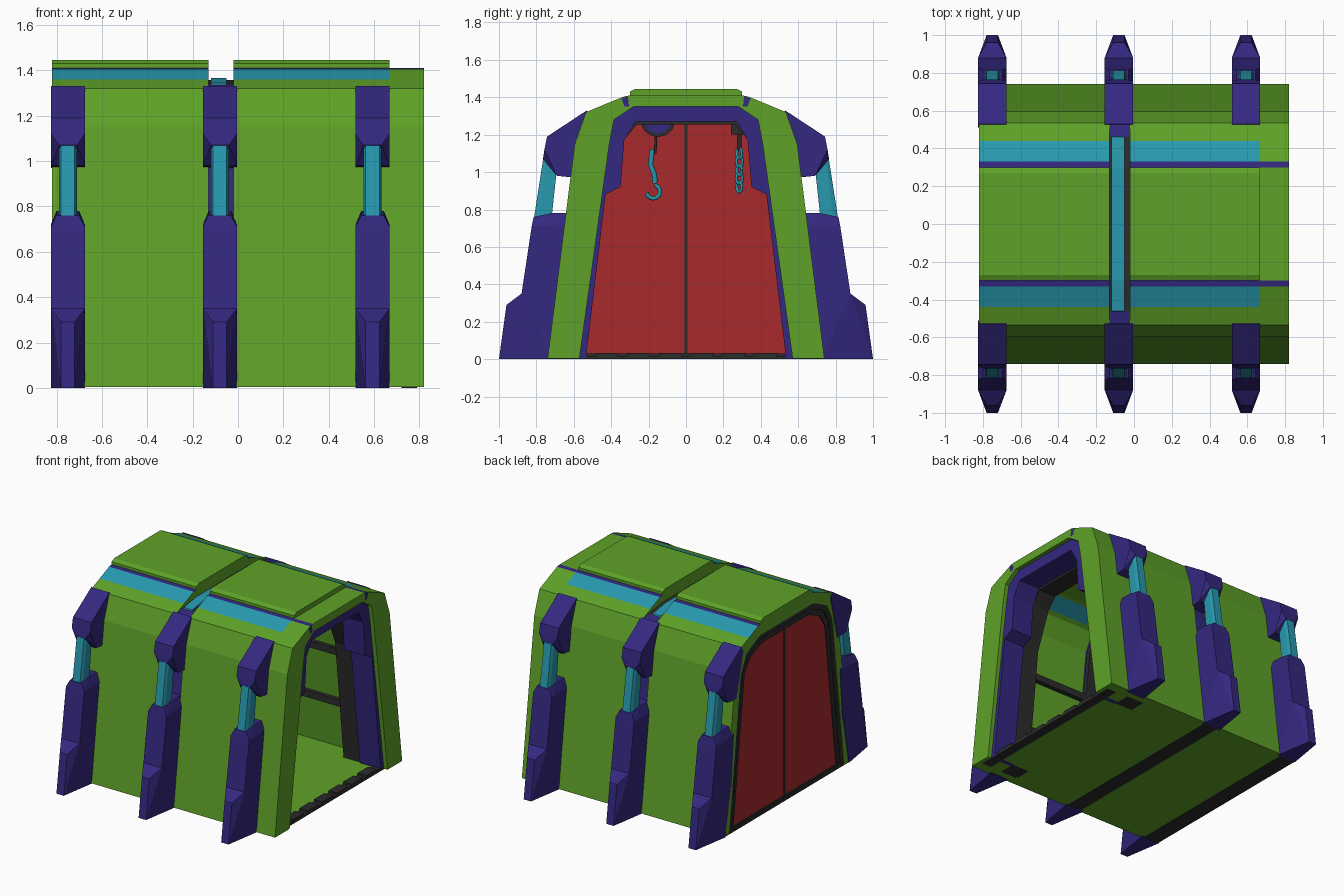
import bpy, bmesh, math
from mathutils import Vector

cube = bpy.data.objects.get("Cube")
if cube:
    bpy.data.objects.remove(cube, do_unlink=True)


def material(name, rgb):
    m = bpy.data.materials.new(name)
    m.use_nodes = True
    m.diffuse_color = (*rgb, 1)
    m.node_tree.nodes["Principled BSDF"].inputs["Base Color"].default_value = (*rgb, 1)
    return m


GREEN = material("leaf green", (0.113, 0.36, 0.021))
PURPLE = material("deep purple", (0.034, 0.021, 0.215))
CYAN = material("teal blue", (0.021, 0.318, 0.43))
RED = material("door red", (0.39, 0.023, 0.026))
DARK = material("dark rubber", (0.025, 0.025, 0.025))


def finish(name, bm, mats):
    bmesh.ops.recalc_face_normals(bm, faces=bm.faces[:])
    me = bpy.data.meshes.new(name)
    bm.to_mesh(me)
    bm.free()
    for m in mats:
        me.materials.append(m)
    ob = bpy.data.objects.new(name, me)
    bpy.context.collection.objects.link(ob)
    return ob


def prism(name, pts, x0, x1, mat):
    """Extrude a y-z outline along x."""
    bm = bmesh.new()
    face = bm.faces.new([bm.verts.new((x0, y, z)) for y, z in pts])
    out = bmesh.ops.extrude_face_region(bm, geom=[face])
    verts = [v for v in out["geom"] if isinstance(v, bmesh.types.BMVert)]
    bmesh.ops.translate(bm, verts=verts, vec=(x1 - x0, 0, 0))
    return finish(name, bm, [mat])


def mirrored(half):
    return half + [(-y, z) for y, z in reversed(half)]


def arch(name, outer, inner, x0, x1, mat):
    return prism(name, mirrored(outer) + mirrored(inner)[::-1], x0, x1, mat)


def box(name, x0, x1, y0, y1, z0, z1, mat):
    return prism(name, [(y0, z0), (y1, z0), (y1, z1), (y0, z1)], x0, x1, mat)


def hull(name, cx, side, groups, mat):
    """Convex block from half-widths and their y-z points."""
    bm = bmesh.new()
    for w, pts in groups:
        for y, z in pts:
            for sx in (-1, 1):
                bm.verts.new((cx + sx * w, side * y, z))
    out = bmesh.ops.convex_hull(bm, input=bm.verts[:])
    junk = [g for g in out["geom_interior"] if isinstance(g, bmesh.types.BMVert)]
    bmesh.ops.delete(bm, geom=junk, context="VERTS")
    bmesh.ops.dissolve_limit(bm, angle_limit=0.02, verts=bm.verts[:], edges=bm.edges[:])
    return finish(name, bm, [mat])


def tube(name, pts, radius, mat):
    cu = bpy.data.curves.new(name, "CURVE")
    cu.dimensions = "3D"
    cu.bevel_depth = radius
    cu.bevel_resolution = 2
    cu.use_fill_caps = True
    sp = cu.splines.new("POLY")
    sp.points.add(len(pts) - 1)
    for p, co in zip(sp.points, pts):
        p.co = (*co, 1)
    cu.materials.append(mat)
    ob = bpy.data.objects.new(name, cu)
    bpy.context.collection.objects.link(ob)


# Profiles, one half each from the ground to the crown
LOW = .004
OUTER = [(.74, LOW), (.595, 1.15), (.535, 1.32), (.44, 1.36), (.33, 1.405), (.30, 1.41)]
INNER = [(.67, LOW), (.535, 1.12), (.47, 1.25), (.44, 1.268), (.33, 1.322), (.30, 1.33)]
MOUTH = [(.57, LOW), (.41, 1.15), (.385, 1.28), (.28, 1.35)]
DOOR = [(.60, .02), (.47, 1.1), (.40, 1.2), (.27, 1.255)]

# Outer shell with window stripes showing on both sides
shells = [("shell_right", -.82, -.13, INNER, True),
          ("shell_left", -.02, .667, INNER, True),
          ("entrance_surround", .667, .82, MOUTH, False)]
for name, x0, x1, inner, striped in shells:
    ob = arch(name, OUTER, inner, x0, x1, GREEN)
    ob.data.materials.append(CYAN)
    ob.data.materials.append(PURPLE)
    for p in ob.data.polygons:
        y, z = abs(p.center.y), p.center.z
        if abs(p.normal.z) > .5 and z > 1.28:
            if .30 < y < .33 and p.normal.z > 0:
                p.material_index = 2
            elif striped and .33 < y < .44:
                p.material_index = 1

# Raised roof panels
ROOF = [(.30, 1.40), (.30, 1.43), (.27, 1.445)]
for name, x0, x1 in (("roof_panel_right", -.82, -.13), ("roof_panel_left", -.02, .667)):
    prism(name, mirrored(ROOF), x0, x1, GREEN)

# Recessed centre arch with its roof bar
arch("centre_arch", [(.71, LOW), (.57, 1.14), (.53, 1.32), (.46, 1.335), (.30, 1.35)],
     INNER, -.131, -.019, PURPLE)
prism("centre_roof_seal", mirrored([(.46, 1.335), (.29, 1.357)]), -.13, -.02, DARK)
prism("centre_roof_bar", mirrored([(.47, 1.32), (.46, 1.343), (.30, 1.366)]), -.12, -.05, CYAN)

# Side buttresses: foot, leg, strut and clamp
for cx in (-.75, -.08, .593):
    for side, tag in ((-1, "front"), (1, "back")):
        hull("foot_" + tag, cx, side,
             [(.075, [(.65, .38), (.72, 0), (.88, .35)]), (.03, [(.96, .29), (1, 0)])], PURPLE)
        hull("leg_" + tag, cx, side,
             [(.075, [(.65, .34), (.88, .345), (.825, .71), (.62, .72)]),
              (.05, [(.815, .76), (.72, .78), (.62, .78)])], PURPLE)
        hull("strut_" + tag, cx, side,
             [(.04, [(.79, .74), (.72, .74), (.69, 1.02), (.745, 1.075)]),
              (.03, [(.815, .74), (.763, 1.075)])], CYAN)
        hull("clamp_" + tag, cx, side,
             [(.075, [(.53, 1.33), (.743, 1.19), (.757, 1.12), (.69, .98), (.59, .97), (.51, 1.29)]),
              (.04, [(.765, 1.07)])], PURPLE)

# Entrance frame
arch("entrance_frame", MOUTH,
     [(.535, LOW), (.43, .88), (.35, .92), (.33, 1.17), (.27, 1.27)], .62, .79, PURPLE)
for s in (-1, 1):
    prism("surround_slot", [(s * .345, 1.395), (s * .31, 1.404), (s * .305, 1.352), (s * .33, 1.352)],
          .815, .8205, PURPLE)

# Inner dark ribs and wall rails
RIB = [(.545, LOW), (.445, .9), (.335, 1.17), (.262, 1.255)]
arch("entrance_rib", INNER, RIB, .48, .62, DARK)
arch("centre_rib", INNER, [(.64, LOW), (.505, 1.1), (.45, 1.22), (.29, 1.30)], -.12, -.03, DARK)
for s in (-1, 1):
    for z in (.35, .75):
        y = .67 - .12 * z
        prism("wall_rail", [(s * (y + .02), z), (s * (y - .035), z), (s * (y - .035), z + .05),
                            (s * (y + .02), z + .05)], -.72, .50, DARK)

# Door end: stepped frame, red leaves, seam and sill
arch("door_frame_outer", INNER, [(.635, LOW), (.505, 1.11), (.44, 1.23), (.285, 1.295)],
     -.815, -.72, DARK)
arch("door_frame_inner", [(.65, LOW), (.51, 1.11), (.45, 1.24), (.29, 1.31)], DOOR,
     -.807, -.735, DARK)
prism("door", mirrored(DOOR), -.80, -.78, RED)
box("door_seam", -.805, -.775, -.008, .008, .02, 1.255, DARK)
box("door_sill", -.81, -.74, -.62, .62, LOW, .03, DARK)

# Floor slabs with dark cross strips
cuts = [-.82, -.70, -.13, -.02, .72, .79]
for i, (x0, x1) in enumerate(zip(cuts, cuts[1:])):
    if i % 2:
        box("floor_slab", x0, x1, -.72, .72, LOW, .015, GREEN)
    else:
        w = .73 if x1 < .5 else .66
        box("floor_strip", x0, x1, -w, w, 0, .018, DARK)
for i in range(6):
    y = -.425 + i * .17
    box("threshold_tooth", .72, .79, y - .06, y + .06, .01, .032, DARK)

# Hook hoist
HX = -.08
for y in (-.15, .28):
    box("hoist_mount", HX - .06, HX + .06, y - .04, y + .04, 1.26, 1.33, DARK)
for name, r, w, mat in (("pulley_rim", .09, .025, DARK), ("pulley_disc", .07, .03, PURPLE)):
    disc = [(-.15 + r * math.cos(a), 1.27 + r * math.sin(a) * .9)
            for a in (-math.pi * i / 10 for i in range(11))]
    prism(name, disc, HX - w, HX + w, mat)
tube("hook_cable", [(HX, -.16, 1.2), (HX, -.165, 1.1)], .007, DARK)
tube("hook_shank", [(HX, -.18, 1.12), (HX, -.19, 1.04), (HX, -.17, .99), (HX, -.165, .94)], .014, CYAN)
tube("hook", [(HX, -.175 + .036 * math.cos(a), .895 + .036 * math.sin(a))
              for a in (math.radians(80 - 25 * i) for i in range(11))], .011, CYAN)

# Chain hoist
box("chain_block", HX - .04, HX + .04, .24, .31, 1.20, 1.27, DARK)
tube("chain_cable", [(HX, .285, 1.2), (HX, .285, 1.12)], .012, DARK)
for i in range(5):
    c = Vector((HX, .285, 1.10 - i * .045))
    flat = Vector((0, 1, 0)) if i % 2 else Vector((.5, .8, 0))
    tube("chain_link", [c + flat * .017 * math.cos(a) + Vector((0, 0, .028 * math.sin(a)))
                        for a in (math.tau * k / 10 for k in range(11))], .008, CYAN)
